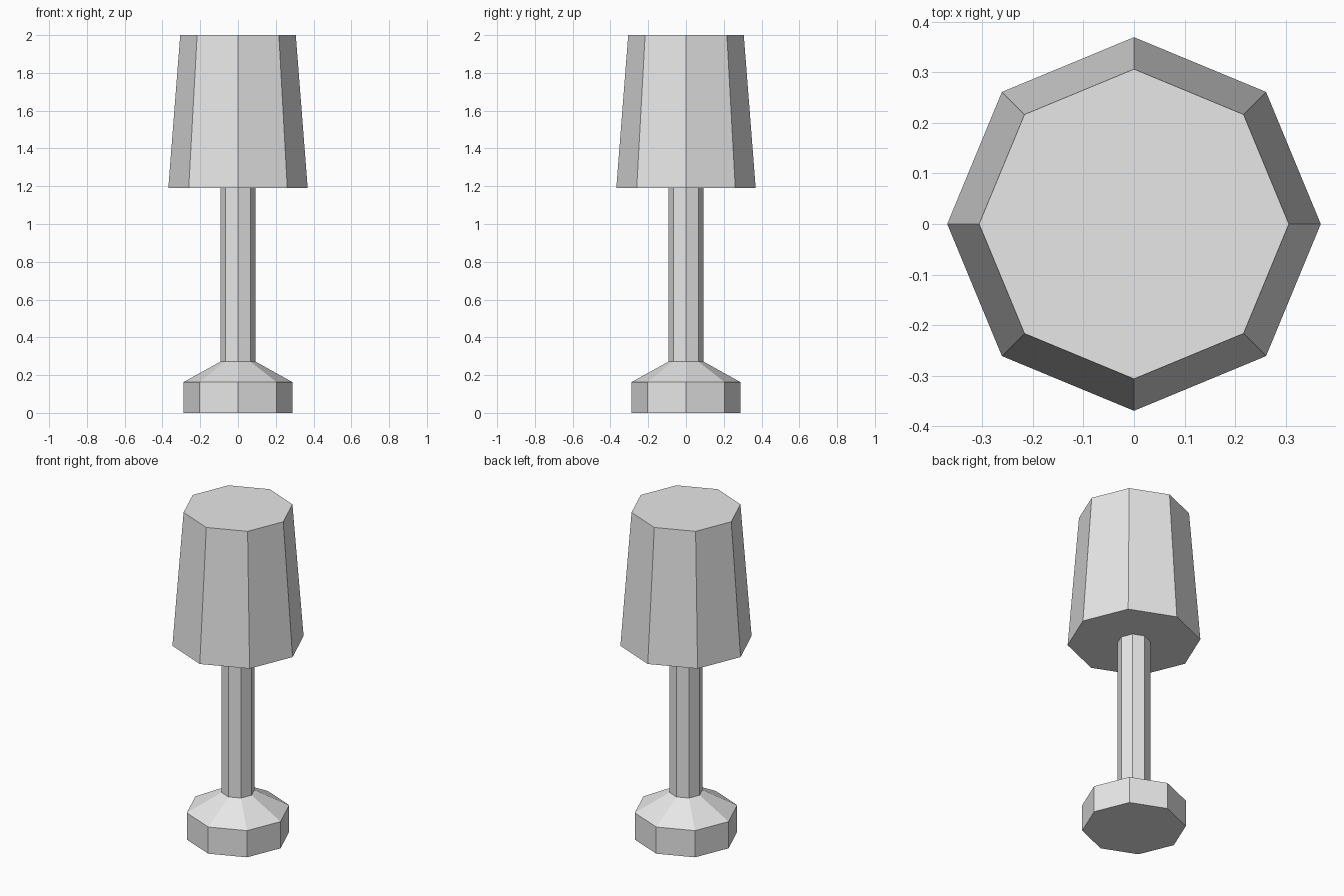
import bpy
import bmesh
from math import cos, sin, tau

SIDES = 8

cube = bpy.data.objects.get("Cube")
if cube:
    bpy.data.objects.remove(cube, do_unlink=True)

# One plain grey for the whole lamp
grey = bpy.data.materials.new("light_grey")
grey.use_nodes = True
grey.diffuse_color = (0.8, 0.8, 0.8, 1)
grey.node_tree.nodes["Principled BSDF"].inputs["Base Color"].default_value = grey.diffuse_color


def turned_part(name, profile, cap_bottom=False, cap_top=False):
    """Octagonal turned solid from (radius, height) pairs, lowest first."""
    bm = bmesh.new()
    rings = [[bm.verts.new((r * cos(tau * i / SIDES), r * sin(tau * i / SIDES), z))
              for i in range(SIDES)] for r, z in profile]
    for low, high in zip(rings, rings[1:]):
        for i in range(SIDES):
            j = (i + 1) % SIDES
            bm.faces.new((low[i], low[j], high[j], high[i]))
    if cap_bottom:
        bm.faces.new(rings[0][::-1])
    if cap_top:
        bm.faces.new(rings[-1])
    mesh = bpy.data.meshes.new(name)
    bm.to_mesh(mesh)
    bm.free()
    mesh.materials.append(grey)
    obj = bpy.data.objects.new(name, mesh)
    bpy.context.collection.objects.link(obj)
    return obj


# Foot with a sloped shoulder, running up into the stem
turned_part("base", [(0.288, 0), (0.288, 0.163), (0.092, 0.272)], cap_bottom=True)

# Slim upright, open where it meets the base and shade
turned_part("stem", [(0.092, 0.272), (0.092, 1.19)])

# Tapered closed shade
turned_part("lampshade", [(0.369, 1.19), (0.306, 2)], cap_bottom=True, cap_top=True)
